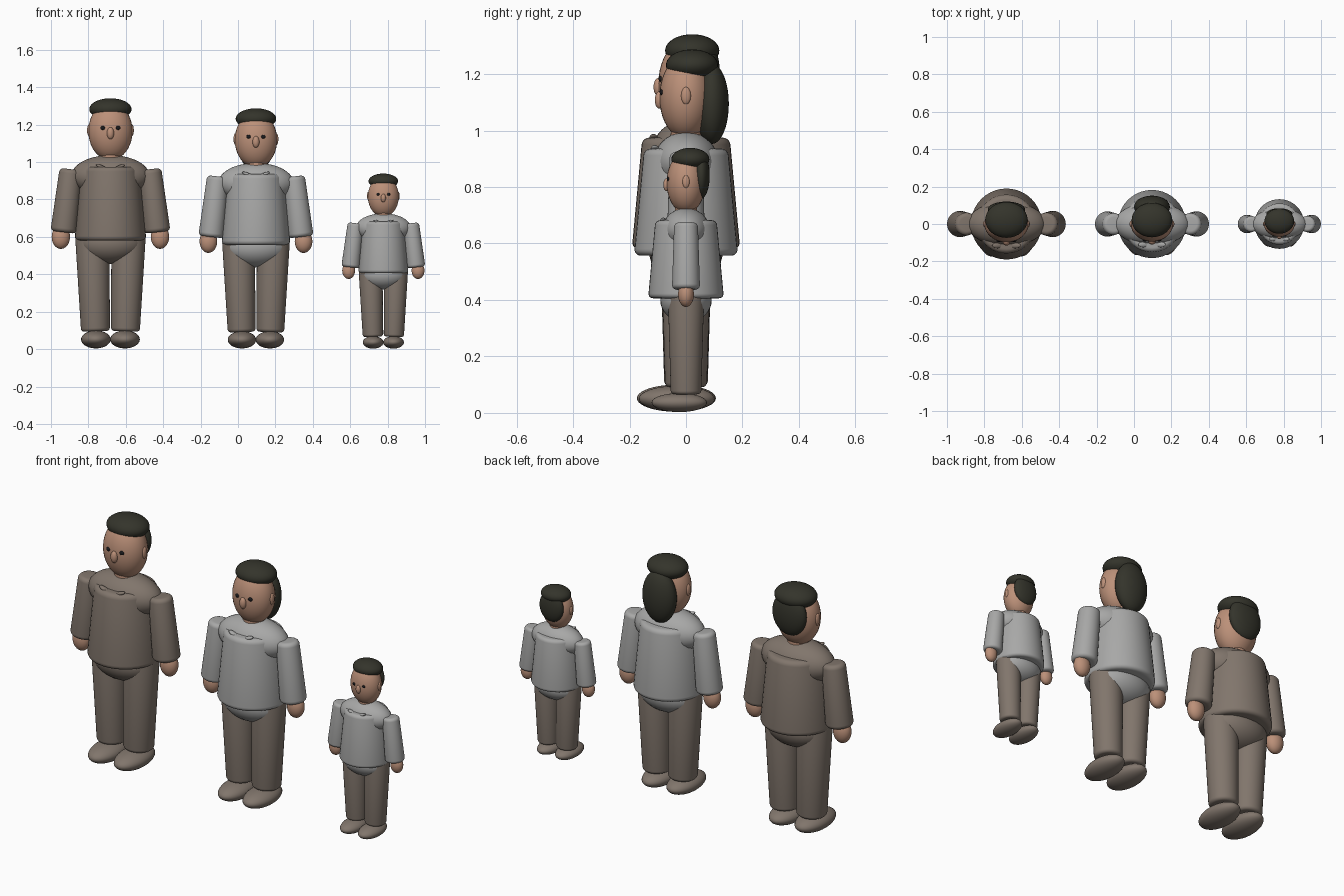
import bpy, bmesh
from mathutils import Vector, Matrix, Euler

if "Cube" in bpy.data.objects:
    bpy.data.objects.remove(bpy.data.objects["Cube"])


def material(name, rgb):
    m = bpy.data.materials.new(name)
    m.use_nodes = True
    m.diffuse_color = (*rgb, 1)
    m.node_tree.nodes["Principled BSDF"].inputs["Base Color"].default_value = (*rgb, 1)
    return m


SKIN = material("warm skin", (0.50, 0.28, 0.19))
BROWN = material("brown cloth", (0.22, 0.18, 0.15))
GREY = material("grey cloth", (0.39, 0.39, 0.385))
HAIR = material("dark hair", (0.034, 0.034, 0.024))
EYE = material("black eye", (0.01, 0.01, 0.012))


def finish(name, bm, mat, fig):
    """Place a part in its figure's frame (offset and scale)."""
    prefix, x, scale = fig
    bm.transform(Matrix.Translation((x, 0, 0)) @ Matrix.Scale(scale, 4))
    mesh = bpy.data.meshes.new(prefix + name)
    bm.to_mesh(mesh)
    bm.free()
    mesh.materials.append(mat)
    obj = bpy.data.objects.new(prefix + name, mesh)
    bpy.context.collection.objects.link(obj)
    bpy.ops.object.select_all(action='DESELECT')
    obj.select_set(True)
    bpy.context.view_layer.objects.active = obj
    bpy.ops.object.shade_smooth_by_angle()


def ellipsoid(name, centre, radii, mat, fig, rot=(0, 0, 0)):
    bm = bmesh.new()
    bmesh.ops.create_uvsphere(bm, u_segments=32, v_segments=20, radius=1)
    bm.transform(Matrix.LocRotScale(Vector(centre), Euler(rot), Vector(radii)))
    finish(name, bm, mat, fig)


def rounded_cone(name, bottom, top, r_bottom, r_top, bevel, mat, fig):
    """Tapered cylinder between two points with rounded rims."""
    a, b = Vector(bottom), Vector(top)
    bm = bmesh.new()
    bmesh.ops.create_cone(bm, cap_ends=True, segments=40, radius1=r_bottom,
                          radius2=r_top, depth=(b - a).length)
    rims = [e for e in bm.edges if any(len(f.verts) > 4 for f in e.link_faces)]
    bmesh.ops.bevel(bm, geom=rims, offset=bevel, segments=5, profile=0.5,
                    affect='EDGES')
    turn = (b - a).to_track_quat('Z', 'Y')
    bm.transform(Matrix.LocRotScale((a + b) / 2, turn, None))
    finish(name, bm, mat, fig)


def person(fig, shirt, back_hair):
    # Trunk
    ellipsoid("hips", (0, 0, 0.57), (0.18, 0.13, 0.115), shirt, fig)
    rounded_cone("torso", (0, 0, 0.58), (0, 0, 0.975), 0.192, 0.155, 0.025, shirt, fig)
    ellipsoid("shoulders", (0, 0, 0.925), (0.21, 0.12, 0.112), shirt, fig)
    rounded_cone("neck", (0, 0, 0.95), (0, 0, 1.09), 0.058, 0.055, 0.01, SKIN, fig)

    # Head and face
    ellipsoid("head", (0, 0, 1.165), (0.118, 0.098, 0.155), SKIN, fig)
    ellipsoid("nose", (0, -0.098, 1.154), (0.019, 0.017, 0.032), SKIN, fig)
    ellipsoid("hair_cap", (0, 0.022, 1.283), (0.113, 0.096, 0.058), HAIR, fig)
    ellipsoid("back_hair", *back_hair, HAIR, fig)

    # Paired parts
    for side, s in (("left", 1), ("right", -1)):
        ellipsoid(side + "_eye", (s * 0.04, -0.089, 1.183), (0.013, 0.008, 0.011), EYE, fig)
        ellipsoid(side + "_ear", (s * 0.114, 0, 1.17), (0.011, 0.018, 0.032), SKIN, fig)
        ellipsoid(side + "_collar", (s * 0.045, -0.115, 0.972), (0.034, 0.015, 0.01),
                  shirt, fig, (0, s * -0.4, 0))
        rounded_cone(side + "_sleeve", (s * 0.25, 0, 0.625), (s * 0.212, 0, 0.962),
                     0.071, 0.06, 0.022, shirt, fig)
        ellipsoid(side + "_hand", (s * 0.265, 0, 0.6), (0.049, 0.04, 0.064), SKIN, fig)
        rounded_cone(side + "_trouser", (s * 0.08, 0, 0.095), (s * 0.097, 0, 0.61),
                     0.077, 0.092, 0.018, BROWN, fig)
        ellipsoid(side + "_shoe", (s * 0.078, -0.034, 0.052), (0.079, 0.14, 0.048),
                  BROWN, fig)


short_hair = ((0, 0.077, 1.2), (0.1, 0.043, 0.115))
long_hair = ((0, 0.095, 1.14), (0.1, 0.063, 0.148))
person(("tall_adult_", -0.682, 1.0), BROWN, short_hair)
person(("long_haired_adult_", 0.096, 0.96), GREY, long_hair)
person(("child_", 0.777, 0.7), GREY, short_hair)
